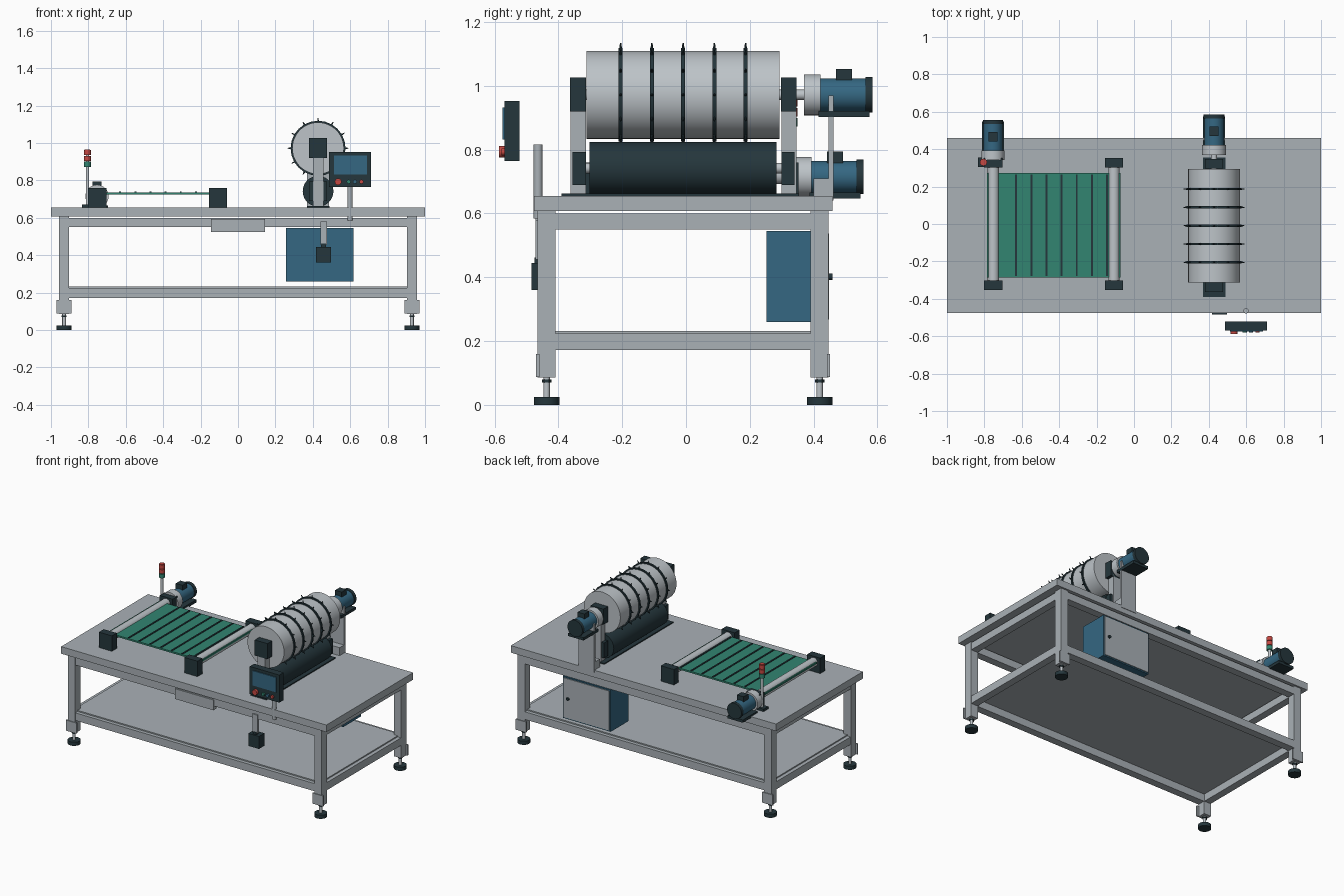
import bpy, bmesh, math
from mathutils import Matrix, Vector

if "Cube" in bpy.data.objects:
    bpy.data.objects.remove(bpy.data.objects["Cube"])


def material(name, rgb):
    m = bpy.data.materials.new(name)
    m.diffuse_color = (*rgb, 1)
    m.use_nodes = True
    m.node_tree.nodes["Principled BSDF"].inputs["Base Color"].default_value = m.diffuse_color
    return m


GREY = material("painted_grey", (0.40, 0.44, 0.47))
STEEL = material("bright_steel", (0.51, 0.55, 0.58))
DARK = material("dark_slate", (0.018, 0.037, 0.045))
BLUE = material("steel_blue", (0.035, 0.137, 0.225))
GREEN = material("belt_green", (0.032, 0.235, 0.165))
RED = material("signal_red", (0.56, 0.065, 0.055))


def finish(name, bm, mat, smooth=False):
    me = bpy.data.meshes.new(name)
    bm.to_mesh(me)
    bm.free()
    me.materials.append(mat)
    ob = bpy.data.objects.new(name, me)
    bpy.context.collection.objects.link(ob)
    if smooth:
        bpy.ops.object.select_all(action='DESELECT')
        ob.select_set(True)
        bpy.context.view_layer.objects.active = ob
        bpy.ops.object.shade_smooth_by_angle(angle=math.radians(35))
    return ob


def box(name, x, y, z, mat):
    """Box from (min, max) ranges."""
    bm = bmesh.new()
    lo, hi = Vector((x[0], y[0], z[0])), Vector((x[1], y[1], z[1]))
    size = hi - lo
    bmesh.ops.create_cube(bm, size=1, matrix=Matrix.Translation((lo + hi) / 2) @ Matrix.Diagonal((*size, 1)))
    return finish(name, bm, mat)


def cyl(name, axis, a, b, span, r, mat, n=32):
    """Cylinder along 'Y' (a=x, b=z) or 'Z' (a=x, b=y)."""
    bm = bmesh.new()
    mid, length = (span[0] + span[1]) / 2, span[1] - span[0]
    if axis == 'Y':
        mx = Matrix.Translation((a, mid, b)) @ Matrix.Rotation(math.pi / 2, 4, 'X')
    else:
        mx = Matrix.Translation((a, b, mid))
    bmesh.ops.create_cone(bm, cap_ends=True, segments=n, radius1=r, radius2=r, depth=length, matrix=mx)
    return finish(name, bm, mat, True)


CY = -0.009                       # table centre line in y
Y0, Y1 = CY - 0.468, CY + 0.468   # table edges

# Table top, lower shelf
box("table_top", (-1, 1), (Y0, Y1), (0.607, 0.655), GREY)
box("lower_shelf", (-0.93, 0.93), (CY - 0.43, CY + 0.43), (0.222, 0.232), GREY)

# Legs, end plates and levelling feet
for sx in (-1, 1):
    for sy in (-1, 1):
        x, y = sx * 0.93, CY + sy * 0.428
        box("leg", (x - 0.027, x + 0.027), (y - 0.028, y + 0.028), (0.085, 0.607), GREY)
        py = y + sy * 0.028
        box("leg_plate", (x - 0.04, x + 0.04), (py - 0.005, py + 0.005), (0.088, 0.16), GREY)
        cyl("foot_stem", 'Z', x, y, (0.02, 0.09), 0.01, STEEL, 16)
        cyl("foot_nut", 'Z', x, y, (0.07, 0.079), 0.015, DARK, 6)
        cyl("foot_pad", 'Z', x, y, (0, 0.025), 0.04, DARK)

# Rails
for z in ((0.172, 0.224), (0.55, 0.6)):
    for s in (-1, 1):
        y = CY + s * 0.428
        box("long_rail", (-0.905, 0.905), (y - 0.026, y + 0.026), z, GREY)
        x = s * 0.93
        box("cross_rail", (x - 0.025, x + 0.025), (CY - 0.405, CY + 0.405), z, GREY)

# Front cover, hanging switch box
box("front_cover", (-0.145, 0.145), (-0.472, -0.44), (0.525, 0.595), GREY)
box("switch_arm", (0.44, 0.476), (-0.472, -0.452), (0.455, 0.58), GREY)
box("switch_neck", (0.445, 0.47), (-0.475, -0.45), (0.44, 0.462), DARK)
box("switch_box", (0.417, 0.497), (-0.484, -0.425), (0.36, 0.445), DARK)

# Electrical cabinet
box("cabinet", (0.257, 0.617), (0.252, 0.444), (0.26, 0.545), BLUE)
box("cabinet_door", (0.265, 0.609), (0.444, 0.449), (0.268, 0.537), GREY)
cyl("door_knob", 'Y', 0.575, 0.402, (0.447, 0.459), 0.01, DARK, 16)

# Large drum with toothed rings
DX, DZ = 0.428, 0.972
cyl("drum", 'Y', DX, DZ, (-0.312, 0.293), 0.138, STEEL, 48)
cyl("drum_shaft", 'Y', DX, DZ, (-0.34, 0.375), 0.016, STEEL, 16)
for i in range(5):
    y = -0.205 + i * 0.098
    cyl("drum_ring", 'Y', DX, DZ, (y - 0.006, y + 0.006), 0.147, DARK, 24)
    bm = bmesh.new()
    for k in range(12):
        mx = (Matrix.Translation((DX, y, DZ)) @ Matrix.Rotation(k * math.pi / 6, 4, 'Y')
              @ Matrix.Translation((0, 0, 0.152)))
        bmesh.ops.create_cone(bm, cap_ends=True, segments=8, radius1=0.005, radius2=0.002, depth=0.022, matrix=mx)
    finish("ring_teeth", bm, DARK)

# Lower pressure roller, base plate and shaft
cyl("pressure_roller", 'Y', DX, 0.742, (-0.302, 0.284), 0.082, DARK, 40)
cyl("pressure_shaft", 'Y', DX, 0.742, (-0.34, 0.325), 0.016, STEEL, 16)
box("roller_base", (DX - 0.06, DX + 0.06), (-0.39, 0.355), (0.655, 0.662), DARK)

# Roller stands with bearing blocks
for y, s in ((-0.338, -1), (0.323, 1)):
    box("stand_post", (DX - 0.028, DX + 0.028), (y - 0.024, y + 0.024), (0.66, 0.96), GREY)
    box("upper_bearing", (DX - 0.048, DX + 0.048), (y - 0.025, y + 0.024), (0.92, 1.026), DARK)
    yb = y - s * 0.003
    box("lower_bearing", (DX - 0.048, DX + 0.048), (yb - 0.021, yb + 0.021), (0.69, 0.793), DARK)


def motor(x, y, z, r):
    """Gear motor along +y, gearbox starting at y."""
    cyl("gearbox", 'Y', x, z, (y, y + 0.052), r, STEEL)
    cyl("motor_body", 'Y', x, z, (y + 0.05, y + 0.195), r - 0.012, BLUE)
    cyl("motor_cap", 'Y', x, z, (y + 0.193, y + 0.215), r - 0.008, DARK)
    box("terminal_box", (x - 0.025, x + 0.025), (y + 0.1, y + 0.15), (z + r - 0.018, z + r + 0.017), DARK)
    box("motor_base", (x - 0.058, x + 0.058), (y + 0.046, y + 0.205), (z - r - 0.006, z - r + 0.013), DARK)


motor(DX, 0.37, DZ, 0.064)
motor(-0.754, 0.342, 0.715, 0.062)
box("motor_bracket", (DX - 0.058, DX + 0.058), (0.447, 0.462), (0.64, 0.97), GREY)
box("bracket_foot", (DX - 0.058, DX + 0.058), (0.40, 0.459), (0.655, 0.71), GREY)

# Belt conveyor
BX0, BX1 = -0.752, -0.107
box("conveyor_belt", (-0.787, -0.073), (-0.285, 0.272), (0.725, 0.736), GREEN)
for x in (BX0, BX1):
    cyl("belt_roller", 'Y', x, 0.722, (-0.32, 0.32), 0.03, STEEL)
    for y in (-0.328, 0.327):
        box("belt_bearing", (x - 0.049, x + 0.049), (y - 0.026, y + 0.026), (0.655, 0.76), DARK)
for i in range(7):
    x = -0.63 + i * 0.081
    box("belt_cleat", (x - 0.005, x + 0.005), (-0.278, 0.265), (0.734, 0.74), DARK)
cyl("drive_shaft", 'Y', BX0, 0.715, (0.32, 0.36), 0.015, STEEL, 16)

# Signal tower
TX, TY = -0.805, 0.33
box("tower_base", (TX - 0.029, TX + 0.027), (TY - 0.025, TY + 0.025), (0.655, 0.672), DARK)
cyl("tower_pole", 'Z', TX, TY, (0.66, 0.95), 0.009, STEEL, 16)
for z, mat in ((0.873, GREEN), (0.904, RED), (0.935, RED)):
    cyl("tower_lamp", 'Z', TX, TY, (z, z + 0.027), 0.019, mat, 24)
cyl("tower_cap", 'Z', TX, TY, (0.962, 0.966), 0.015, RED, 24)

# Operator panel on its post
cyl("panel_post", 'Z', 0.599, -0.464, (0.585, 0.816), 0.014, GREY, 20)
box("panel_case", (0.487, 0.71), (-0.569, -0.522), (0.765, 0.953), DARK)
box("panel_screen", (0.512, 0.69), (-0.575, -0.568), (0.832, 0.933), BLUE)
for x, r, d, mat in ((0.535, 0.018, 0.587, RED), (0.592, 0.011, 0.579, GREEN), (0.625, 0.011, 0.579, BLUE),
                     (0.66, 0.011, 0.579, RED)):
    cyl("panel_button", 'Y', x, 0.793, (-d, -0.565), r, mat, 20)
